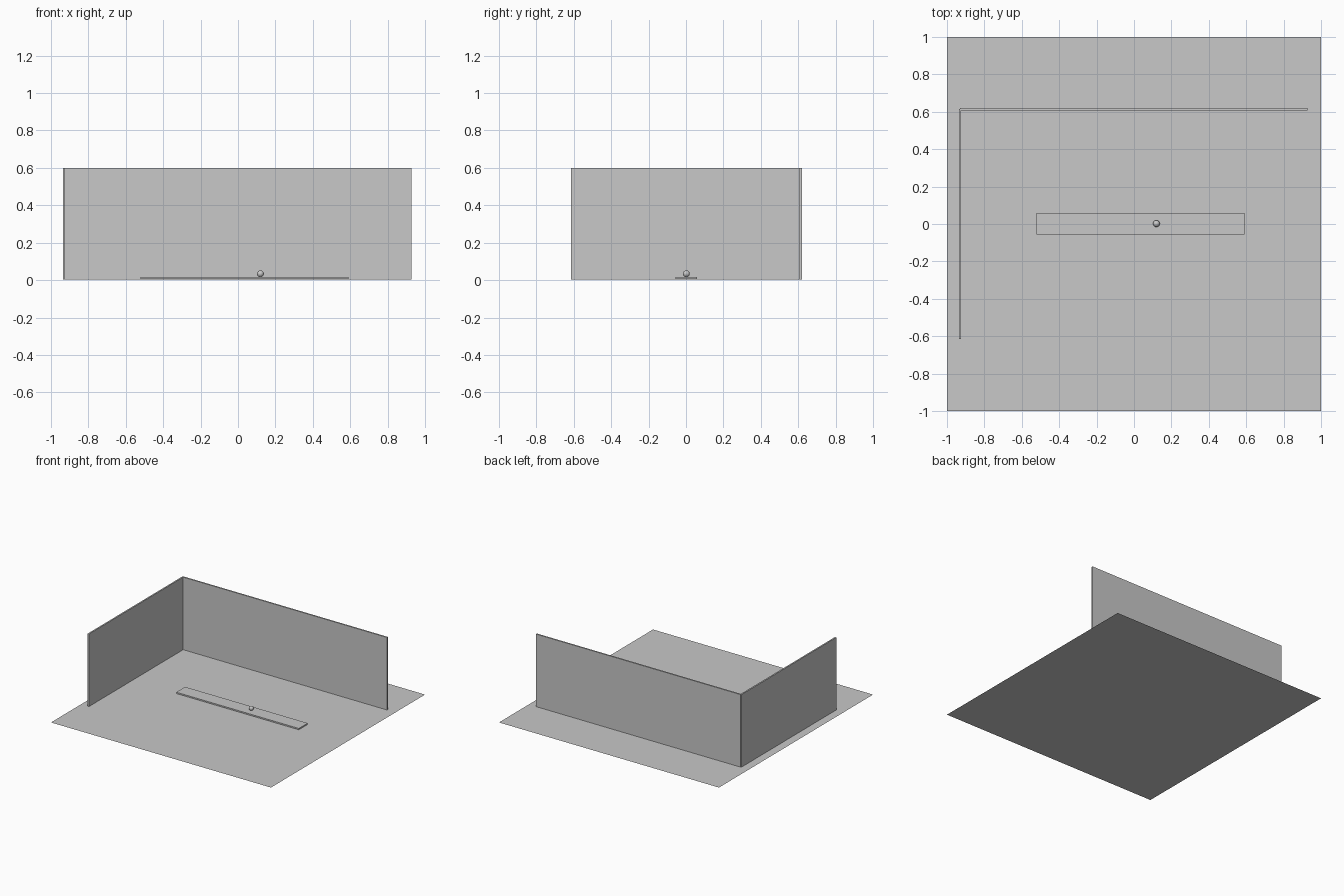
import bpy

if "Cube" in bpy.data.objects:
    bpy.data.objects.remove(bpy.data.objects["Cube"])

grey = bpy.data.materials.new("neutral grey")
grey.diffuse_color = (0.58, 0.58, 0.58, 1)
grey.use_nodes = True
grey.node_tree.nodes["Principled BSDF"].inputs["Base Color"].default_value = grey.diffuse_color


def finish(name):
    ob = bpy.context.object
    ob.name = name
    ob.data.materials.append(grey)
    return ob


def box(name, lo, hi):
    """Box between two opposite corners."""
    bpy.ops.mesh.primitive_cube_add(size=1, location=[(a + b) / 2 for a, b in zip(lo, hi)])
    bpy.context.object.scale = [b - a for a, b in zip(lo, hi)]
    bpy.ops.object.transform_apply(location=False, rotation=False, scale=True)
    return finish(name)


# Floor: a single flat sheet
bpy.ops.mesh.primitive_plane_add(size=2, location=(0, 0, 0))
finish("floor")

# Two thin walls meeting at the back left corner
box("back_wall", (-0.93, 0.608, 0.004), (0.928, 0.62, 0.6))
box("left_wall", (-0.936, -0.614, 0.004), (-0.924, 0.614, 0.6))

# Low plank lying on the floor
box("plank", (-0.522, -0.056, 0.005), (0.592, 0.059, 0.016))

# Small ball resting on the plank
bpy.ops.mesh.primitive_uv_sphere_add(segments=32, ring_count=16, radius=0.018,
                                     location=(0.12, 0.002, 0.034))
finish("ball")
bpy.ops.object.shade_smooth()
